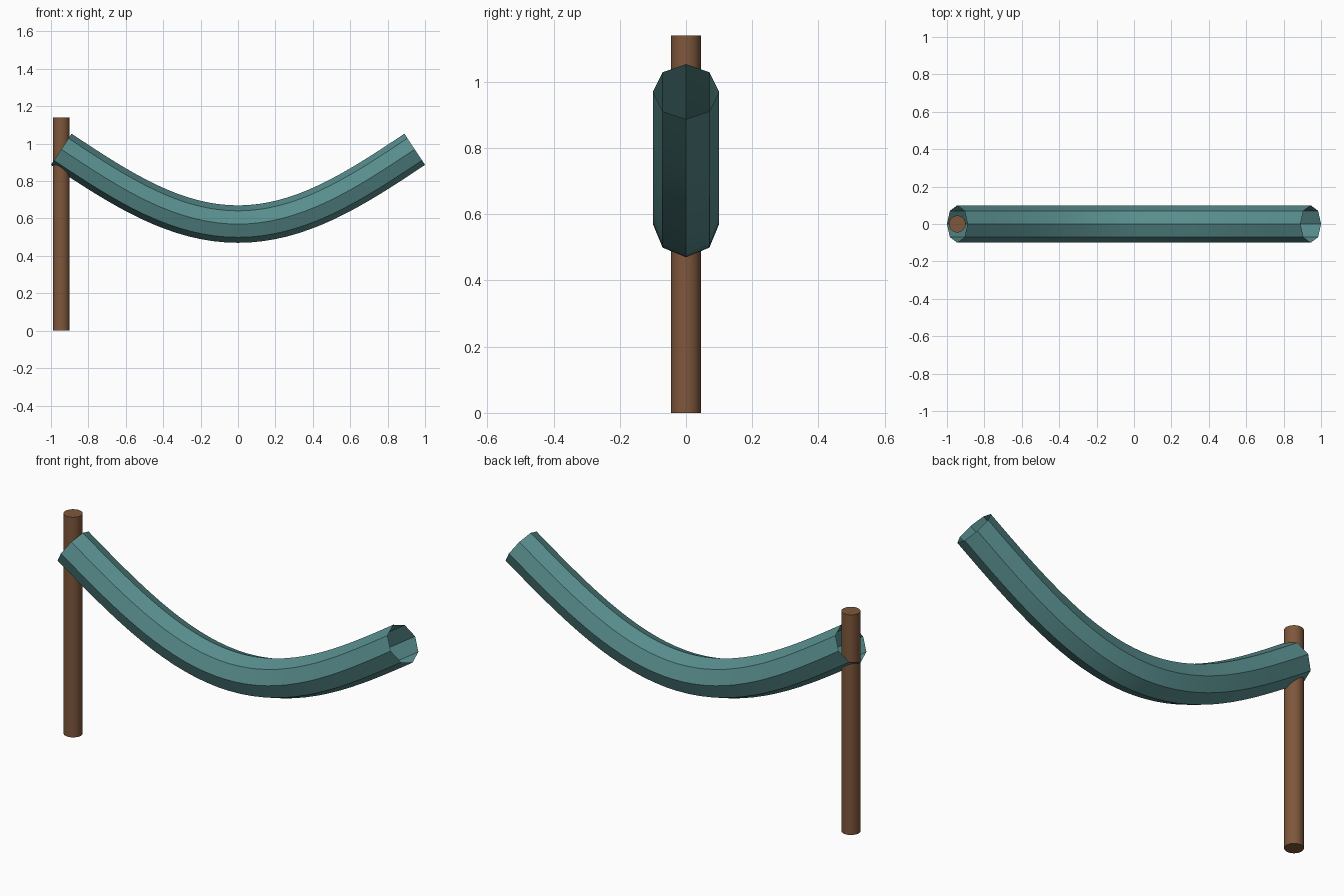
import bpy, bmesh, math
from mathutils import Vector

cube = bpy.data.objects.get("Cube")
if cube:
    bpy.data.objects.remove(cube, do_unlink=True)


def make_material(name, rgb):
    mat = bpy.data.materials.new(name)
    mat.use_nodes = True
    mat.diffuse_color = (*rgb, 1)
    mat.node_tree.nodes["Principled BSDF"].inputs["Base Color"].default_value = (*rgb, 1)
    return mat


def finish(obj, mat):
    obj.data.materials.append(mat)
    bpy.ops.object.select_all(action='DESELECT')
    obj.select_set(True)
    bpy.context.view_layer.objects.active = obj
    bpy.ops.object.shade_smooth_by_angle(angle=math.radians(30))


teal = make_material("teal cloth", (0.10, 0.27, 0.27))
brown = make_material("brown wood", (0.21, 0.095, 0.045))

SPAN, LOW, SAG, RADIUS = 0.945, 0.57, 0.40, 0.10
SEGMENTS, SIDES = 32, 8

# Sagging open-ended tube: octagon rings set square to a cosine path
bm = bmesh.new()
rings = []
k = math.pi / 2 / SPAN
side = Vector((0, 1, 0))
angles = [2 * math.pi * j / SIDES for j in range(SIDES)]
for i in range(SEGMENTS + 1):
    x = -SPAN + 2 * SPAN * i / SEGMENTS
    centre = Vector((x, 0, LOW + SAG * (1 - math.cos(k * x))))
    up = Vector((-SAG * k * math.sin(k * x), 0, 1)).normalized()
    rings.append([bm.verts.new(centre + RADIUS * (up * math.cos(a) + side * math.sin(a)))
                  for a in angles])
for a, b in zip(rings, rings[1:]):
    for j in range(SIDES):
        n = (j + 1) % SIDES
        bm.faces.new((b[j], b[n], a[n], a[j]))
mesh = bpy.data.meshes.new("sagging_tube")
bm.to_mesh(mesh)
bm.free()
tube = bpy.data.objects.new("sagging_tube", mesh)
bpy.context.collection.objects.link(tube)
finish(tube, teal)

# Upright post through the tube's right end
bpy.ops.mesh.primitive_cylinder_add(vertices=32, radius=0.045, depth=1.14,
                                    location=(-SPAN, 0, 0.57))
post = bpy.context.object
post.name = "support_post"
finish(post, brown)
